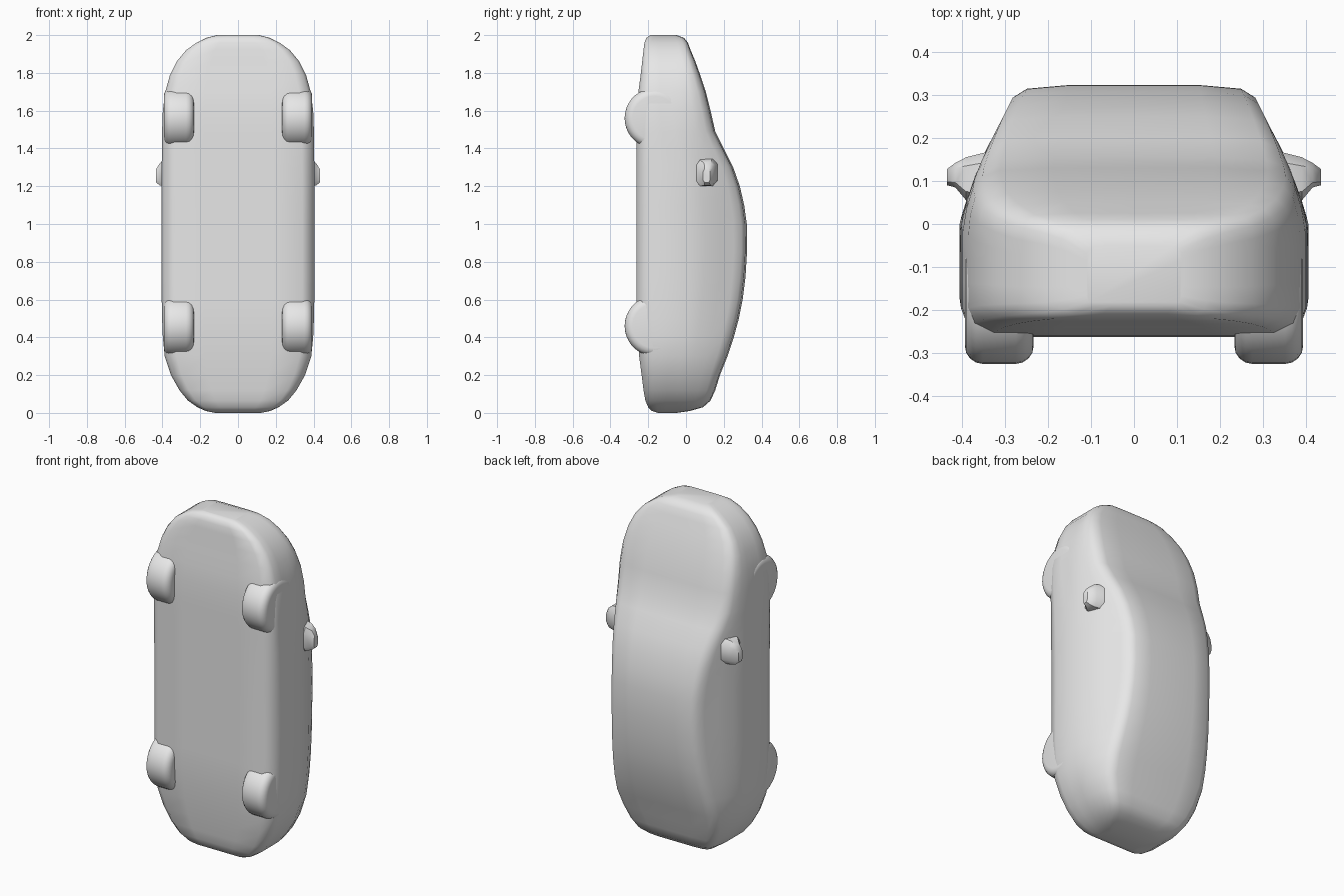
import bpy, bmesh, math
from mathutils import Matrix

cube = bpy.data.objects.get("Cube")
if cube:
    bpy.data.objects.remove(cube, do_unlink=True)

grey = bpy.data.materials.new("light_grey")
grey.use_nodes = True
grey.diffuse_color = (0.8, 0.8, 0.8, 1)
grey.node_tree.nodes["Principled BSDF"].inputs["Base Color"].default_value = (0.8, 0.8, 0.8, 1)


def finish(name, bm, angle):
    bmesh.ops.recalc_face_normals(bm, faces=bm.faces)
    mesh = bpy.data.meshes.new(name)
    bm.to_mesh(mesh)
    bm.free()
    mesh.materials.append(grey)
    obj = bpy.data.objects.new(name, mesh)
    bpy.context.collection.objects.link(obj)
    bpy.ops.object.select_all(action='DESELECT')
    obj.select_set(True)
    bpy.context.view_layer.objects.active = obj
    bpy.ops.object.shade_smooth_by_angle(angle=math.radians(angle))
    return obj


def loft(rings):
    """Skin closed rings of equal length and cap both ends."""
    bm = bmesh.new()
    rows = [[bm.verts.new(p) for p in ring] for ring in rings]
    n = len(rows[0])
    for a, b in zip(rows, rows[1:]):
        for i in range(n):
            j = (i + 1) % n
            bm.faces.new((a[i], a[j], b[j], b[i]))
    bm.faces.new(rows[0])
    bm.faces.new(rows[-1])
    return bm


# Car body, standing on its tail: height, half width, underside y, upper y
stations = [
    (0.00, 0.12, -0.15, -0.05), (0.01, 0.17, -0.18, 0.02),
    (0.03, 0.215, -0.20, 0.09), (0.065, 0.265, -0.215, 0.13),
    (0.12, 0.31, -0.225, 0.155), (0.20, 0.355, -0.235, 0.18),
    (0.30, 0.388, -0.248, 0.22), (0.40, 0.398, -0.255, 0.253),
    (0.50, 0.402, -0.262, 0.28), (0.60, 0.404, -0.262, 0.30),
    (0.72, 0.405, -0.262, 0.315), (0.85, 0.405, -0.262, 0.323),
    (1.00, 0.405, -0.262, 0.322), (1.10, 0.405, -0.262, 0.308),
    (1.20, 0.405, -0.262, 0.285), (1.30, 0.404, -0.262, 0.25),
    (1.40, 0.403, -0.262, 0.20), (1.49, 0.402, -0.262, 0.155),
    (1.60, 0.398, -0.26, 0.13), (1.70, 0.385, -0.252, 0.105),
    (1.79, 0.36, -0.24, 0.075), (1.86, 0.325, -0.232, 0.05),
    (1.92, 0.275, -0.225, 0.025), (1.96, 0.22, -0.22, 0.01),
    (1.985, 0.17, -0.21, -0.01), (2.00, 0.11, -0.19, -0.05),
]


def body_ring(z, w, b, t):
    h = t - b

    def side(f):
        # Walls are upright up to the waist, then lean in towards the roof
        y = b + f * h
        u = max(0, y)
        return w * (1 - 0.55 * u - 1.9 * u * u), y

    corner = side(0.88)[0]
    half = [(0.45 * w, b), (0.84 * w, b), (0.96 * w, b + 0.06 * h), side(0.16),
            side(0.32), side(0.48), side(0.62), side(0.76), side(0.88),
            (0.94 * corner, b + 0.95 * h), (0.83 * corner, b + 0.985 * h),
            (0.5 * corner, t)]
    pts = [(0, b)] + half + [(0, t)] + [(-x, y) for x, y in reversed(half)]
    return [(x, y, z) for x, y in pts]


finish("car_body", loft([body_ring(*s) for s in stations]), 50)

# Wheels, mostly sunk into the body
for end, z in (("front", 1.56), ("rear", 0.46)):
    for side, s in (("left", 1), ("right", -1)):
        bm = bmesh.new()
        bmesh.ops.create_cone(bm, cap_ends=True, segments=36, radius1=0.16,
                              radius2=0.16, depth=0.16,
                              matrix=Matrix.Translation((s * 0.313, -0.165, z))
                              @ Matrix.Rotation(math.pi / 2, 4, 'Y'))
        rims = [e for e in bm.edges if any(len(f.verts) > 4 for f in e.link_faces)]
        bmesh.ops.bevel(bm, geom=rims, offset=0.042, segments=4,
                        profile=0.5, affect='EDGES')
        finish(f"{end}_{side}_wheel", bm, 50)

# Door mirrors: tapering stubs with a blunt end (x, y range, z range)
mirror_sections = [(0.33, 0.05, 0.17, 1.20, 1.35), (0.39, 0.055, 0.155, 1.20, 1.34),
                   (0.415, 0.085, 0.142, 1.205, 1.32), (0.434, 0.09, 0.128, 1.22, 1.29)]
for side, s in (("left", 1), ("right", -1)):
    rings = []
    for x, y0, y1, z0, z1 in mirror_sections:
        cy, cz, ry, rz = (y0 + y1) / 2, (z0 + z1) / 2, (y1 - y0) / 2, (z1 - z0) / 2
        rings.append([(s * x, cy + ry * u, cz + rz * v) for u, v in
                      ((-1, -.6), (-.6, -1), (.6, -1), (1, -.6),
                       (1, .6), (.6, 1), (-.6, 1), (-1, .6))])
    finish(f"{side}_mirror", loft(rings), 40)
